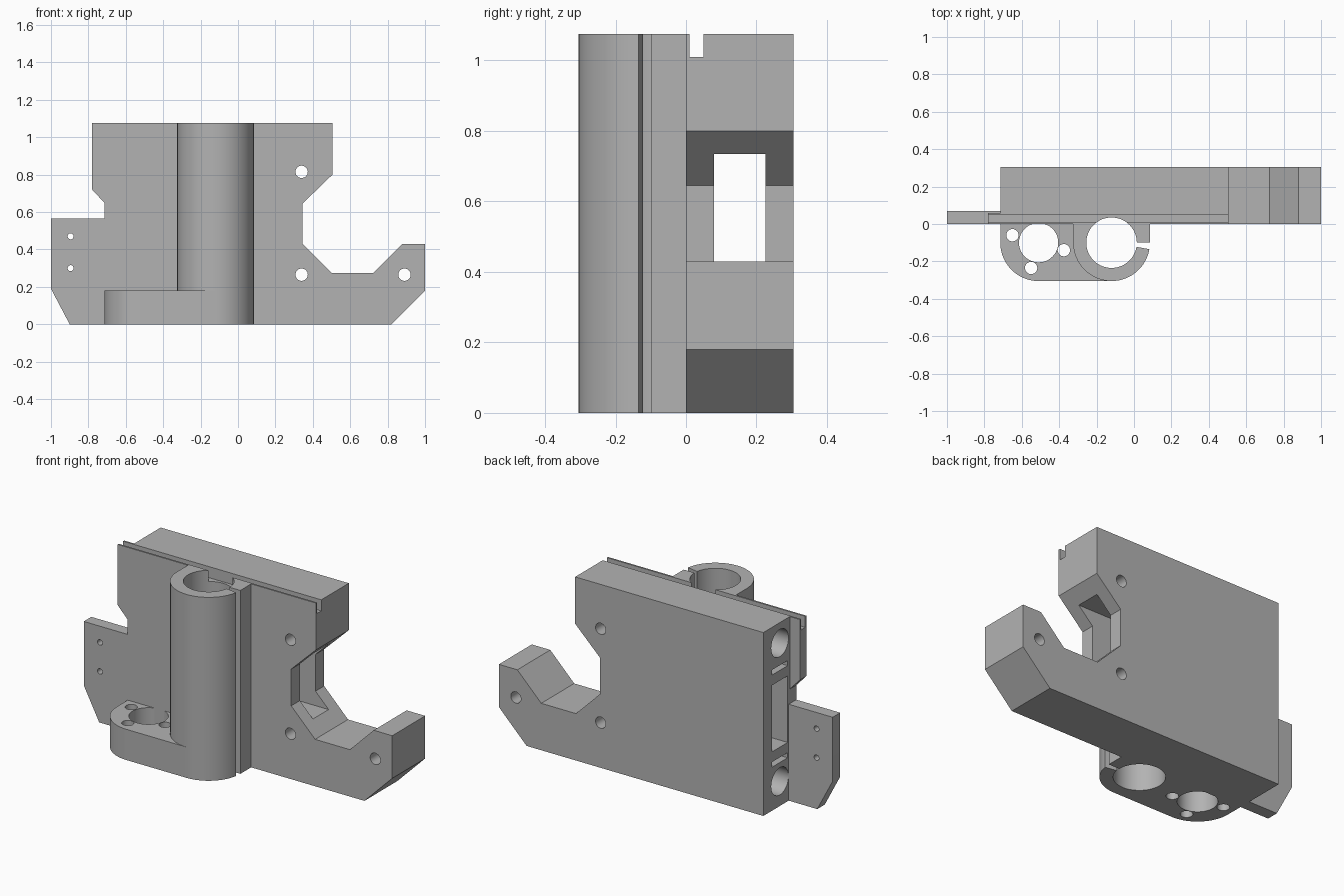
import bpy, bmesh, math
from mathutils import Vector

cube = bpy.data.objects.get("Cube")
if cube:
    bpy.data.objects.remove(cube, do_unlink=True)

grey = bpy.data.materials.new("plain grey")
grey.use_nodes = True
GREY = (0.45, 0.45, 0.45, 1)
grey.diffuse_color = GREY
grey.node_tree.nodes["Principled BSDF"].inputs["Base Color"].default_value = GREY

# Maps a 2D profile point and a depth to 3D for each extrusion axis
PLACE = {
    "x": lambda a, b, d: (d, a, b),
    "y": lambda a, b, d: (a, d, b),
    "z": lambda a, b, d: (a, b, d),
}


def prism(name, points, axis, start, end):
    bm = bmesh.new()
    low = [bm.verts.new(PLACE[axis](a, b, start)) for a, b in points]
    face = bm.faces.new(low)
    grown = bmesh.ops.extrude_face_region(bm, geom=[face])["geom"]
    shift = Vector(PLACE[axis](0, 0, end - start))
    bmesh.ops.translate(bm, vec=shift, verts=[g for g in grown if isinstance(g, bmesh.types.BMVert)])
    bmesh.ops.recalc_face_normals(bm, faces=bm.faces)
    mesh = bpy.data.meshes.new(name)
    bm.to_mesh(mesh)
    bm.free()
    mesh.materials.append(grey)
    obj = bpy.data.objects.new(name, mesh)
    bpy.context.collection.objects.link(obj)
    return obj


def arc(cx, cy, r, start, end, steps):
    angles = [math.radians(start + (end - start) * i / steps) for i in range(steps + 1)]
    return [(cx + r * math.cos(t), cy + r * math.sin(t)) for t in angles]


def hole(cx, cy, r, axis, start, end, sides=48):
    return prism("hole_cutter", arc(cx, cy, r, 0, 360, sides)[:-1], axis, start, end)


def block(x0, x1, y0, y1, z0, z1):
    return prism("block_cutter", [(x0, y0), (x1, y0), (x1, y1), (x0, y1)], "z", z0, z1)


def cut(obj, cutters):
    for c in cutters:
        c.hide_render = True
        mod = obj.modifiers.new("cut", "BOOLEAN")
        mod.operation = "DIFFERENCE"
        mod.solver = "EXACT"
        mod.object = c
    graph = bpy.context.evaluated_depsgraph_get()
    mesh = bpy.data.meshes.new_from_object(obj.evaluated_get(graph))
    obj.modifiers.clear()
    obj.data = mesh
    for c in cutters:
        bpy.data.objects.remove(c, do_unlink=True)


HEIGHT, DEPTH, LEFT = 1.075, 0.305, -0.715
TUBE_X, LUG_X, ROUND_Y, ROUND_R = -0.12, -0.51, -0.1, 0.205


def bore():
    return hole(TUBE_X, ROUND_Y, 0.135, "z", -0.1, 1.2, 64)


def groove():
    return block(-1.1, 1.1, 0.01, 0.05, 1.01, 1.2)


# Main body with hooked arm
body = prism("carriage_body", [
    (LEFT, 0), (0.82, 0), (1, 0.18), (1, 0.43), (0.88, 0.43), (0.725, 0.275),
    (0.5, 0.275), (0.345, 0.43), (0.345, 0.645), (0.505, 0.8),
    (0.505, HEIGHT), (LEFT, HEIGHT)], "y", 0, DEPTH)
cutters = [bore(), groove(), block(-0.8, 0.6, 0.08, 0.225, 0.345, 0.735)]
for x, z in [(0.34, 0.815), (0.34, 0.265), (0.89, 0.265)]:
    cutters.append(hole(x, z, 0.033, "y", -0.1, 0.4, 32))
# Blind rod sockets and tie slits in the end face
for z in (0.145, 0.955):
    cutters.append(hole(0.152, z, 0.08, "x", -0.8, 0.25))
for z in (0.27, 0.81):
    cutters.append(block(-0.8, -0.3, 0.08, 0.225, z - 0.015, z + 0.015))
cut(body, cutters)

# Thin side flange
flange = prism("side_flange", [
    (-0.9, 0), (LEFT, 0), (LEFT, 0.565), (-1, 0.565), (-1, 0.19)], "y", 0, 0.07)
cut(flange, [hole(-0.895, z, 0.016, "y", -0.1, 0.2, 24) for z in (0.3, 0.47)])

# Grooved lip at the top corner
lip = prism("top_lip", [
    (LEFT, 0.65), (LEFT, HEIGHT), (-0.78, HEIGHT), (-0.78, 0.72)], "y", 0, 0.06)
cut(lip, [groove()])

# Split clamp tube
outline = [(TUBE_X + ROUND_R, 0), (TUBE_X - ROUND_R, 0)]
outline += arc(TUBE_X, ROUND_Y, ROUND_R, 180, 360, 48)
tube = prism("clamp_tube", outline, "z", 0, HEIGHT)
slit = prism("slit_cutter", [(-0.03, -0.1), (0.2, -0.1), (0.2, -0.155), (-0.03, -0.115)], "z", -0.1, 1.2)
cut(tube, [bore(), slit])

# Foot lug with nut hole and three screw holes
foot = [(LEFT, 0)] + arc(LUG_X, ROUND_Y, ROUND_R, 180, 270, 24)
foot += [(TUBE_X, ROUND_Y - ROUND_R), (TUBE_X, 0)]
lug = prism("foot_lug", foot, "z", 0, 0.18)
cutters = [prism("tube_cutter", outline, "z", -0.1, 0.3), hole(LUG_X, ROUND_Y, 0.105, "z", -0.1, 0.3)]
for x, y in [(-0.65, -0.06), (-0.55, -0.235), (-0.375, -0.14)]:
    cutters.append(hole(x, y, 0.033, "z", -0.1, 0.3, 32))
cut(lug, cutters)

# Smooth the round walls, keep edges sharp
bpy.ops.object.select_all(action="DESELECT")
for obj in (body, flange, lip, tube, lug):
    obj.select_set(True)
bpy.context.view_layer.objects.active = body
bpy.ops.object.shade_smooth_by_angle(angle=math.radians(30))
